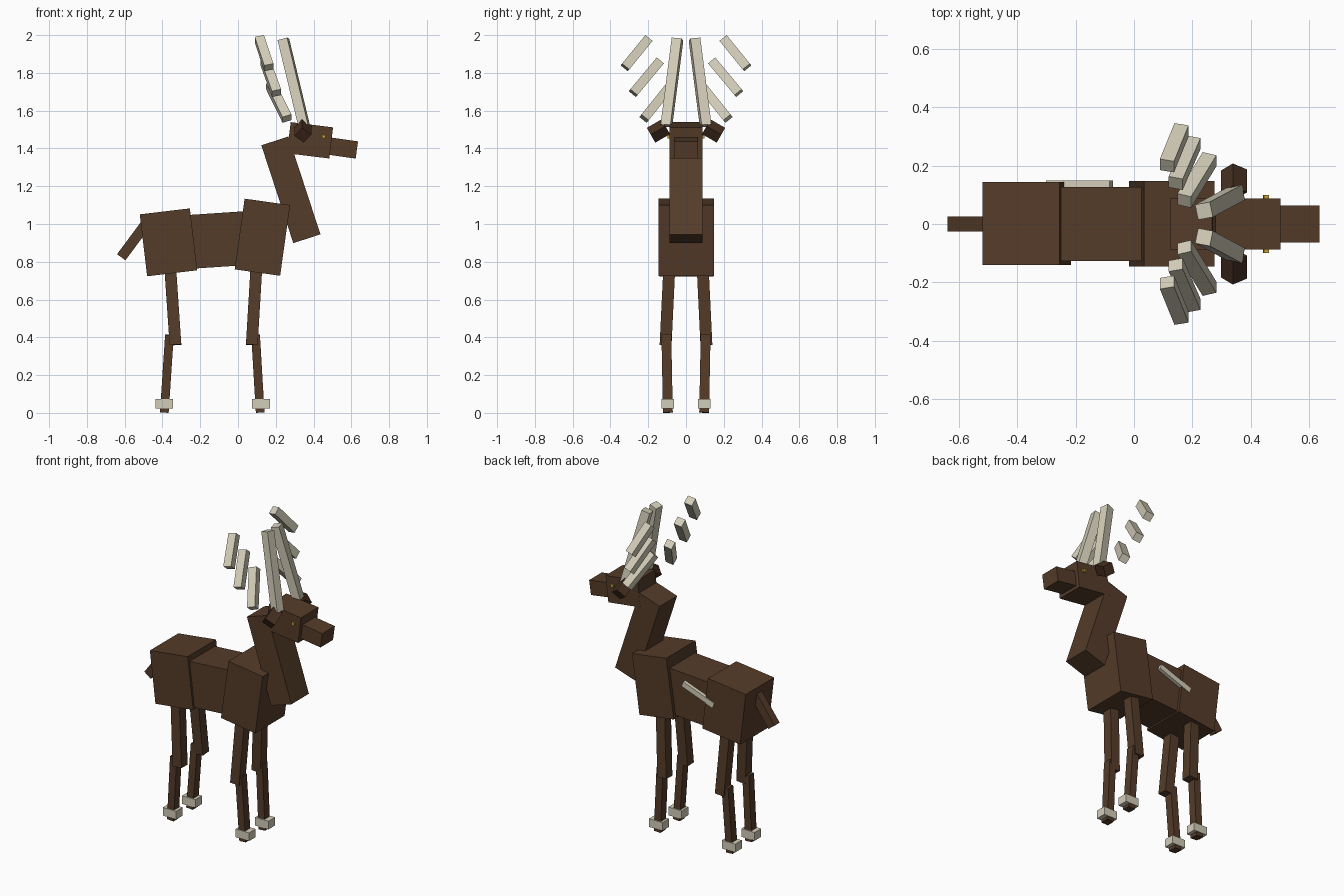
import bpy
from math import radians
from mathutils import Vector, Matrix

if "Cube" in bpy.data.objects:
    bpy.data.objects.remove(bpy.data.objects["Cube"])


def material(name, rgb):
    m = bpy.data.materials.new(name)
    m.diffuse_color = (*rgb, 1)
    m.use_nodes = True
    m.node_tree.nodes["Principled BSDF"].inputs["Base Color"].default_value = m.diffuse_color
    return m


brown = material("brown_hide", (0.09, 0.045, 0.022))
dark = material("dark_ear", (0.065, 0.03, 0.016))
bone = material("pale_bone", (0.65, 0.61, 0.48))
gold = material("gold_eye", (0.6, 0.36, 0.04))


def cuboid(name, matrix, size, mat):
    bpy.ops.mesh.primitive_cube_add(size=1)
    ob = bpy.context.object
    ob.name = name
    ob.data.transform(matrix @ Matrix.Diagonal((*size, 1)))
    ob.data.materials.append(mat)
    return ob


def block(name, centre, size, pitch, mat=brown):
    """Box pitched in the side plane; positive pitch raises the +x end."""
    rot = Matrix.Rotation(radians(-pitch), 4, 'Y')
    return cuboid(name, Matrix.Translation(centre) @ rot, size, mat)


def beam(name, p0, p1, width, depth, mat=brown, roll=0):
    """Square-section bar running from p0 to p1."""
    p0, p1 = Vector(p0), Vector(p1)
    z = (p1 - p0).normalized()
    y = z.cross(Vector((1, 0, 0))).normalized()
    x = y.cross(z)
    rot = Matrix((x, y, z)).transposed().to_4x4()
    rot = rot @ Matrix.Rotation(radians(roll), 4, 'Z')
    mat4 = Matrix.Translation((p0 + p1) / 2) @ rot
    return cuboid(name, mat4, (width, depth, (p1 - p0).length), mat)


def pair(ob):
    """Mirror a left-side part across the body's centre plane."""
    m = ob.modifiers.new("mirror", 'MIRROR')
    m.use_axis = (False, True, False)


# Body
block("rump", (-0.368, 0.002, 0.903), (0.267, 0.285, 0.33), 6.8)
block("belly", (-0.11, 0, 0.915), (0.34, 0.253, 0.285), 3.8)
block("chest", (0.129, 0.001, 0.93), (0.243, 0.294, 0.378), -8)
block("flank_strip", (-0.187, 0.136, 0.962), (0.232, 0.026, 0.034), 20, bone)
beam("tail", (-0.618, 0, 0.824), (-0.475, 0, 1.017), 0.055, 0.05)

# Neck and head
block("neck", (0.28, 0, 1.181), (0.151, 0.175, 0.545), 18.1)
block("head", (0.381, 0, 1.443), (0.226, 0.176, 0.166), -7)
block("snout", (0.55, 0, 1.403), (0.16, 0.126, 0.092), -8)
pair(block("eyes", (0.453, 0.089, 1.463), (0.018, 0.02, 0.018), -7, gold))
pair(beam("ears", (0.343, 0.107, 1.515), (0.343, 0.185, 1.47),
          0.064, 0.064, dark, 40))

# Legs: thigh, shin and hoof, front then hind
for label, hip, knee_hi, knee_lo, foot, hoof in (
        ("front", 0.099, 0.073, 0.093, 0.1175, 0.122),
        ("hind", -0.361, -0.331, -0.363, -0.390, -0.390)):
    pair(beam(label + "_upper_legs", (hip, 0.087, 0.80), (knee_hi, 0.108, 0.36),
              0.062, 0.063))
    pair(beam(label + "_lower_legs", (knee_lo, 0.104, 0.413), (foot, 0.096, 0.002),
              0.046, 0.052))
    pair(block(label + "_hooves", (hoof, 0.097, 0.048), (0.094, 0.066, 0.052), 0, bone))

# Antlers: main beams and three detached tines per side
pair(beam("antler_beams", (0.35, 0.104, 1.52), (0.24, 0.045, 1.978),
          0.053, 0.053, bone, 12))
tines = [((0.259, 0.222, 1.558), (0.172, 0.080, 1.735)),
         ((0.204, 0.280, 1.693), (0.143, 0.140, 1.861)),
         ((0.163, 0.323, 1.829), (0.113, 0.200, 1.980))]
for i, (low, high) in enumerate(tines, 1):
    pair(beam(f"antler_tines_{i}", low, high, 0.05, 0.049, bone))
